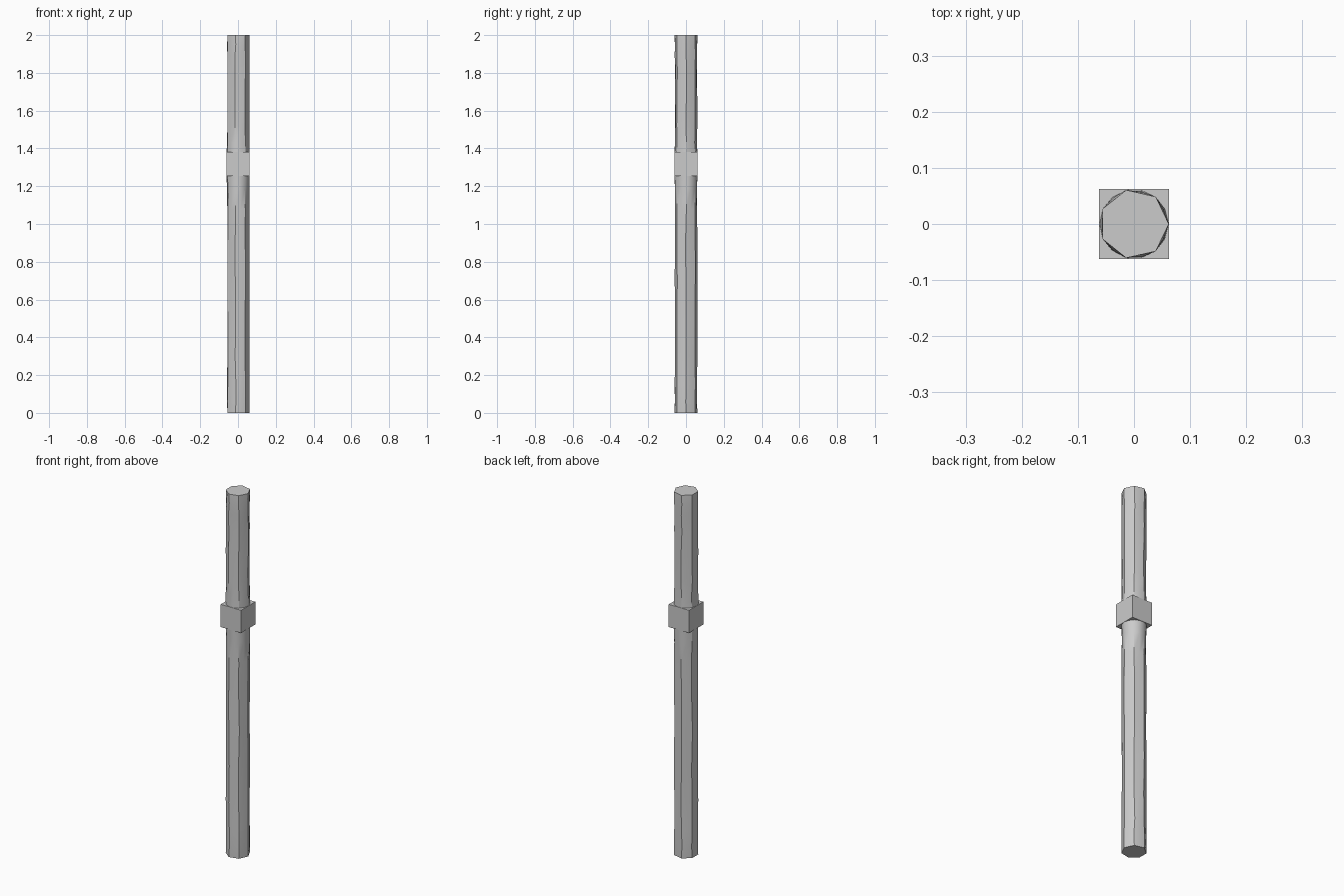
import bpy, bmesh, math, random

random.seed(4)
cube = bpy.data.objects.get("Cube")
if cube:
    bpy.data.objects.remove(cube, do_unlink=True)

RADIUS = 0.062
SIDES = 7
COLLAR_LOW, COLLAR_HIGH = 1.255, 1.38

grey = bpy.data.materials.new("plain grey")
grey.use_nodes = True
colour = (0.6, 0.6, 0.6, 1)
grey.diffuse_color = colour
grey.node_tree.nodes["Principled BSDF"].inputs["Base Color"].default_value = colour


def add_object(name, bm):
    bmesh.ops.recalc_face_normals(bm, faces=bm.faces)
    mesh = bpy.data.meshes.new(name)
    bm.to_mesh(mesh)
    bm.free()
    mesh.materials.append(grey)
    obj = bpy.data.objects.new(name, mesh)
    bpy.context.collection.objects.link(obj)
    return obj


def hewn_pole(name, heights, bulges):
    """Seven-sided pole whose flats swell towards round by the given bulges."""
    bm = bmesh.new()
    flat = RADIUS * math.cos(math.pi / SIDES)
    rings = []
    for i, (z, bulge) in enumerate(zip(heights, bulges)):
        inner = 0 < i < len(heights) - 1
        ring = []
        for k in range(SIDES * 2):
            angle = math.pi * k / SIDES
            if k % 2:
                swell = bulge * random.uniform(0.3, 1) if inner else bulge
                r = flat + (RADIUS - flat) * swell
            else:
                r = RADIUS
                if inner:
                    angle += random.uniform(-0.05, 0.05)
                    r -= random.uniform(0, 0.002)
            ring.append(bm.verts.new((r * math.cos(angle), r * math.sin(angle), z)))
        rings.append(ring)
    count = SIDES * 2
    for low, high in zip(rings, rings[1:]):
        for k in range(count):
            n = (k + 1) % count
            bm.faces.new((low[k], low[n], high[n], high[k]))
    bm.faces.new(rings[0][::-1])
    bm.faces.new(rings[-1])
    obj = add_object(name, bm)
    bpy.ops.object.select_all(action="DESELECT")
    obj.select_set(True)
    bpy.context.view_layer.objects.active = obj
    bpy.ops.object.shade_smooth_by_angle(angle=math.radians(30))


# Lower and upper shaft, rounder beside the collar and just inside the ends
hewn_pole("lower_shaft",
          [0, 0.06, 0.15, 0.3, 0.5, 0.7, 0.9, 1.08, 1.19, 1.26],
          [0, 0.8, 0.4, 0.05, 0, 0.1, 0, 0.2, 0.8, 0.9])
hewn_pole("upper_shaft",
          [1.375, 1.43, 1.52, 1.66, 1.8, 1.89, 1.95, 2],
          [0.9, 0.8, 0.3, 0, 0.1, 0.3, 0.8, 0])

# Square collar
bm = bmesh.new()
bmesh.ops.create_cube(bm, size=1)
for v in bm.verts:
    v.co.x *= 2 * RADIUS
    v.co.y *= 2 * RADIUS
    v.co.z = COLLAR_HIGH if v.co.z > 0 else COLLAR_LOW
add_object("square_collar", bm)
